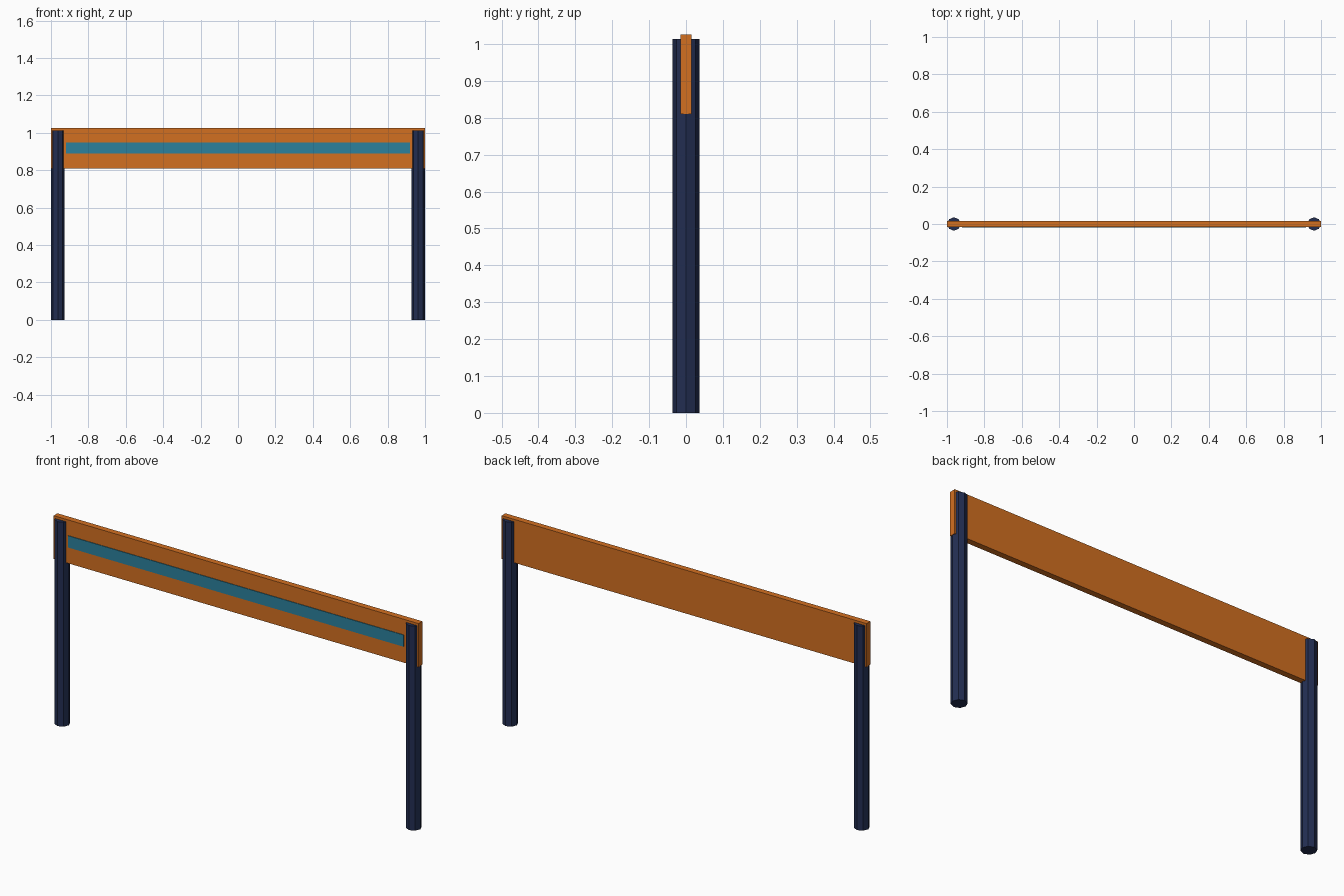
import bpy
from mathutils import Vector

cube = bpy.data.objects.get("Cube")
if cube:
    bpy.data.objects.remove(cube, do_unlink=True)


def material(name, rgb):
    mat = bpy.data.materials.new(name)
    mat.use_nodes = True
    color = (*rgb, 1.0)
    mat.diffuse_color = color
    mat.node_tree.nodes["Principled BSDF"].inputs["Base Color"].default_value = color
    return mat


def box(name, low, high, mat):
    low, high = Vector(low), Vector(high)
    bpy.ops.mesh.primitive_cube_add(size=1, location=(low + high) / 2)
    obj = bpy.context.object
    obj.name = name
    obj.scale = high - low
    bpy.ops.object.transform_apply(location=False, rotation=False, scale=True)
    obj.data.materials.append(mat)
    return obj


orange = material("orange", (0.65, 0.16, 0.015))
teal = material("teal", (0.025, 0.22, 0.34))
navy = material("navy", (0.016, 0.027, 0.083))

# Octagonal posts, flat shaded, at both ends
post_radius, post_height = 0.036, 1.013
for side, label in ((1, "left"), (-1, "right")):
    bpy.ops.mesh.primitive_cylinder_add(
        vertices=8, radius=post_radius, depth=post_height,
        location=(side * (0.999 - post_radius), 0, post_height / 2))
    post = bpy.context.object
    post.name = label + "_post"
    post.data.materials.append(navy)

# Long board running through the post tops
box("board", (-1, -0.015, 0.81), (1, 0.015, 1.025), orange)

# Thin stripe plate on the front only
box("front_stripe", (-0.92, -0.018, 0.89), (0.92, -0.0145, 0.948), teal)
